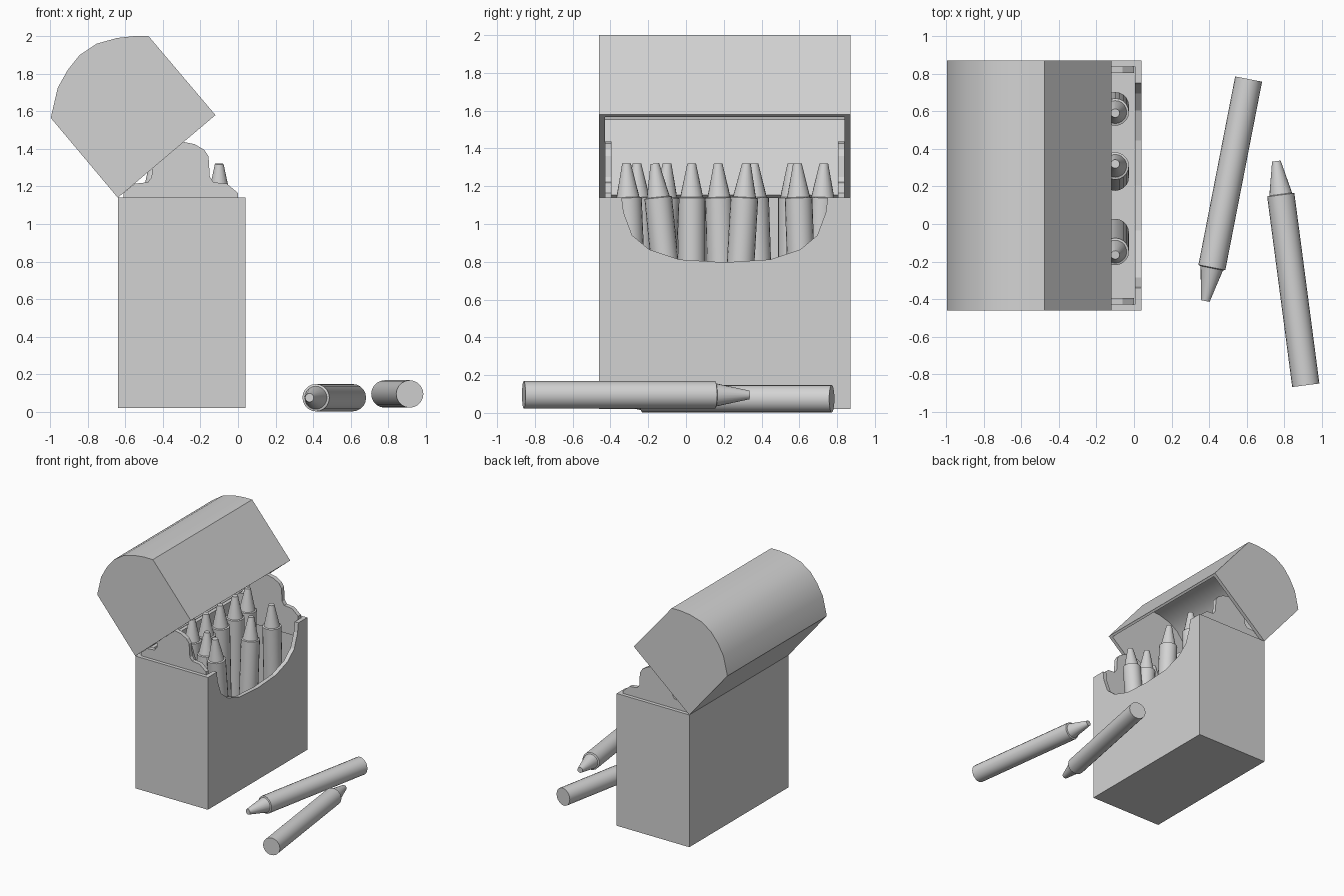
import bpy, bmesh, math
from mathutils import Vector

if "Cube" in bpy.data.objects:
    bpy.data.objects.remove(bpy.data.objects["Cube"])

grey = bpy.data.materials.new("plain_grey")
grey.diffuse_color = (0.65, 0.65, 0.65, 1)
grey.use_nodes = True
grey.node_tree.nodes["Principled BSDF"].inputs["Base Color"].default_value = grey.diffuse_color


def finish(name, bm, smooth=False):
    bmesh.ops.recalc_face_normals(bm, faces=bm.faces[:])
    mesh = bpy.data.meshes.new(name)
    bm.to_mesh(mesh)
    bm.free()
    mesh.materials.append(grey)
    obj = bpy.data.objects.new(name, mesh)
    bpy.context.collection.objects.link(obj)
    if smooth:
        bpy.ops.object.select_all(action='DESELECT')
        obj.select_set(True)
        bpy.context.view_layer.objects.active = obj
        bpy.ops.object.shade_smooth_by_angle(angle=math.radians(30))
    return obj


def prism(name, profile, axis, lo, hi, smooth=False):
    """Extrude a profile along x (points are y,z) or along y (points are x,z)."""
    bm = bmesh.new()
    place = (lambda p, t: (t, p[0], p[1])) if axis == 'x' else (lambda p, t: (p[0], t, p[1]))
    a = [bm.verts.new(place(p, lo)) for p in profile]
    b = [bm.verts.new(place(p, hi)) for p in profile]
    bm.faces.new(a)
    bm.faces.new(b[::-1])
    for i in range(len(a)):
        j = (i + 1) % len(a)
        bm.faces.new((a[i], b[i], b[j], a[j]))
    return finish(name, bm, smooth)


def rect(u0, u1, z0, z1):
    return [(u0, z0), (u1, z0), (u1, z1), (u0, z1)]


def crayon(name, end, tip):
    """Lathed stick with a stepped, blunt cone, from end towards tip."""
    end, tip = Vector(end), Vector(tip)
    quat = (tip - end).to_track_quat('Z', 'Y')
    n, length = 20, 1.204
    bm = bmesh.new()
    rings = []
    for r, h in ((0.073, 0), (0.073, 1.022), (0.061, 1.026), (0.023, length)):
        rings.append([bm.verts.new(tip + quat @ Vector((
            r * math.cos(2 * math.pi * i / n), r * math.sin(2 * math.pi * i / n), h - length)))
            for i in range(n)])
    for low, up in zip(rings, rings[1:]):
        for i in range(n):
            j = (i + 1) % n
            bm.faces.new((low[i], low[j], up[j], up[i]))
    bm.faces.new(rings[0][::-1])
    bm.faces.new(rings[-1])
    return finish(name, bm, True)


X0, X1, Y0, Y1, Z0, Z1, T = -0.64, 0.04, -0.46, 0.87, 0.02, 1.14, 0.03

# Carton: front wall with scooped opening, back, sides and floor
MID = (Y0 + Y1) / 2
half = [(-0.545, 1.14), (-0.535, 1.06), (-0.49, 0.94), (-0.40, 0.865), (-0.24, 0.812)]
scoop = [(MID + y, z) for y, z in half] + [(MID, 0.797)] + [(MID - y, z) for y, z in half[::-1]]
prism("carton_front", [(Y1, Z1), (Y1, Z0), (Y0, Z0), (Y0, Z1)] + scoop, 'x', X1 - 0.035, X1)
prism("carton_back", rect(Y0, Y1, Z0, Z1), 'x', X0, X0 + T)
prism("carton_left_side", rect(X0 + T, X1 - 0.035, Z0, Z1), 'y', Y0, Y0 + T)
prism("carton_right_side", rect(X0 + T, X1 - 0.035, Z0, Z1), 'y', Y1 - T, Y1)
prism("carton_floor", rect(X0 + T, X1 - 0.035, Z0, Z0 + T), 'y', Y0 + T, Y1 - T)

# Inner tabs with a raised, rounded hump on both sides
hump = [(0.305, 0.99), (0.305, 1.165), (0.245, 1.215), (0.175, 1.222), (0.155, 1.25),
        (0.148, 1.36), (0.125, 1.395), (0.075, 1.425), (0.015, 1.437)]
tab = [(-0.305 + x, z) for x, z in hump] + [(-0.305 - x, z) for x, z in hump[::-1]]
prism("left_inner_tab", tab, 'y', Y0 + T, Y0 + 0.065)
prism("right_inner_tab", tab, 'y', Y1 - 0.065, Y1 - T)

# Open lid: hollow shell with a domed top, plus end panels
lid = [(-0.64, 1.14), (-0.997, 1.565), (-0.96, 1.725), (-0.907, 1.82), (-0.843, 1.90),
       (-0.753, 1.96), (-0.646, 1.99), (-0.556, 2.0), (-0.476, 2.0), (-0.12, 1.58)]
cx, cz, s = -0.38, 1.36, 0.94
inner = [(cx + (x - cx) * s, cz + (z - cz) * s) for x, z in lid]
prism("lid_shell", lid + inner[::-1], 'y', Y0, Y1, True)
prism("lid_left_end", inner, 'y', Y0, Y0 + T)
prism("lid_right_end", inner, 'y', Y1 - T, Y1)

# Crayons standing in the carton: tip x, tip y, lean in y at the foot
standing = [(-0.10, -0.165, 0.12), (-0.10, 0.32, -0.07), (-0.10, 0.59, 0.04),
            (-0.22, -0.10, -0.05), (-0.25, -0.315, 0.05), (-0.42, -0.26, 0.04),
            (-0.45, 0.03, 0.0), (-0.42, 0.17, 0.03), (-0.42, 0.36, 0.04),
            (-0.42, 0.56, 0.0), (-0.42, 0.73, -0.04)]
for i, (x, y, lean) in enumerate(standing):
    crayon(f"standing_crayon_{i + 1}", (x, y + lean, 0.12), (x, y, 1.32))

# Two crayons lying beside the carton
crayon("lying_crayon_1", (0.61, 0.77, 0.075), (0.38, -0.41, 0.075))
crayon("lying_crayon_2", (0.915, -0.86, 0.095), (0.758, 0.335, 0.095))
